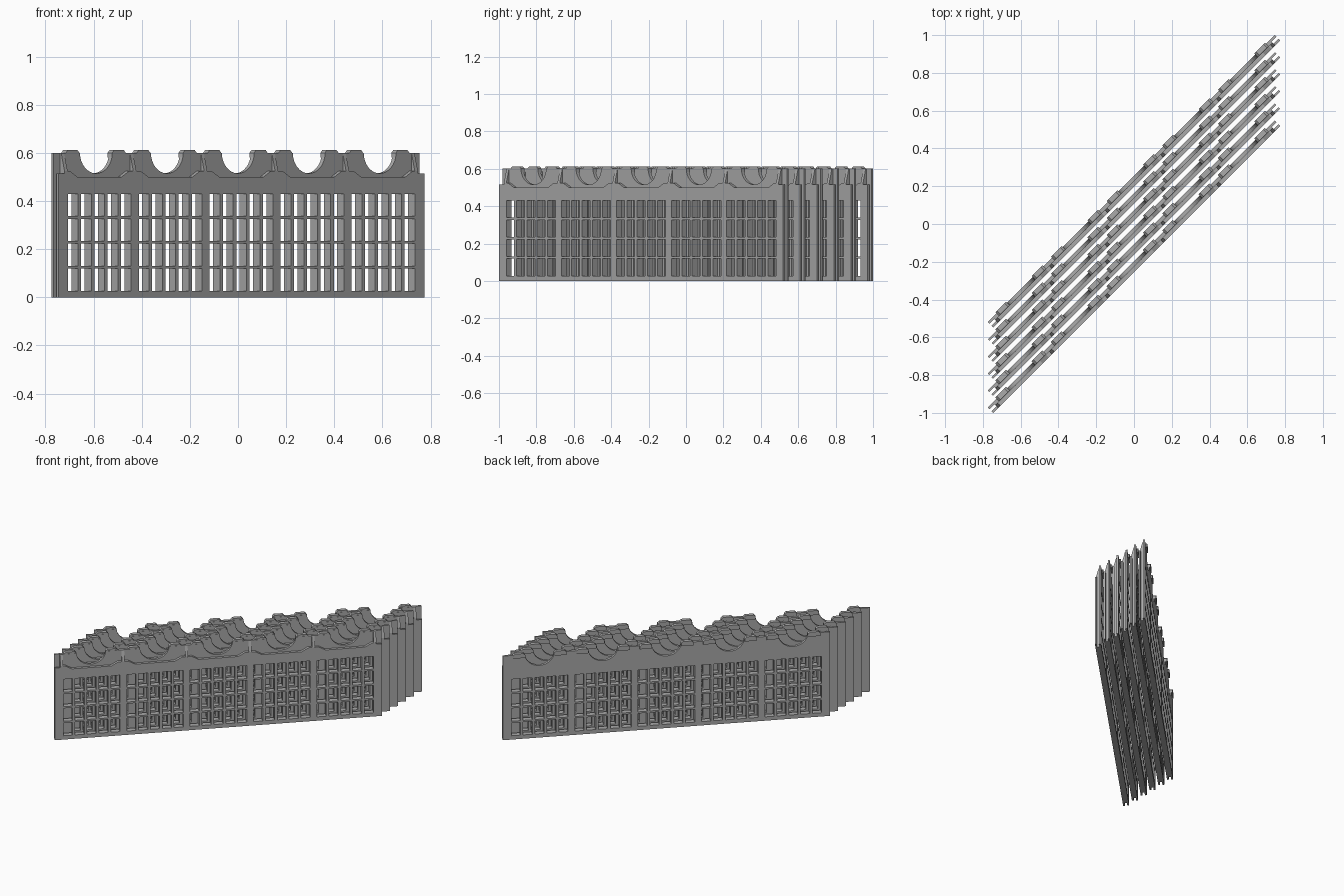
import bpy, bmesh, math

cube = bpy.data.objects.get("Cube")
if cube:
    bpy.data.objects.remove(cube, do_unlink=True)

HALF_T = 0.02        # half thickness of a panel
HALF_L = 1.0746      # half length including end prongs
CORE = 1.038         # half length without prongs
PITCH = 0.4167       # length of one section
SECTIONS = 5
CENTRES = [(i - 2) * PITCH for i in range(SECTIONS)]
WIN, BAR = 0.06, 0.018
HEAD, TOP = 0.43, 0.6

grey = bpy.data.materials.new("plain_grey")
grey.use_nodes = True
colour = (0.4, 0.4, 0.4, 1)
grey.diffuse_color = colour
grey.node_tree.nodes["Principled BSDF"].inputs["Base Color"].default_value = colour


def prism(bm, outline, axis, a, b):
    """Extrude an outline from a to b along y (x-z outline) or x (y-z outline)."""
    def put(p, d):
        return (p[0], d, p[1]) if axis == "y" else (d, p[0], p[1])
    lo = [bm.verts.new(put(p, a)) for p in outline]
    hi = [bm.verts.new(put(p, b)) for p in outline]
    bm.faces.new(lo)
    bm.faces.new(hi[::-1])
    n = len(lo)
    for i in range(n):
        j = (i + 1) % n
        bm.faces.new((lo[j], lo[i], hi[i], hi[j]))


def rect(x0, x1, z0, z1):
    return [(x0, z0), (x1, z0), (x1, z1), (x0, z1)]


def finish(bm, name):
    bmesh.ops.recalc_face_normals(bm, faces=bm.faces[:])
    mesh = bpy.data.meshes.new(name)
    bm.to_mesh(mesh)
    bm.free()
    mesh.materials.append(grey)
    return mesh


# Lattice: a cell grid with window cells left out, given thickness
def lattice():
    bm = bmesh.new()
    half = (5 * WIN + 4 * BAR) / 2
    xs = [-CORE]
    for c in CENTRES:
        for k in range(5):
            left = c - half + k * (WIN + BAR)
            xs += [left, left + WIN]
    xs.append(CORE)
    zs = [0, 0.027]
    step = (HEAD - 0.027 + 0.012) / 4
    for r in range(4):
        zs.append(0.027 + (r + 1) * step - 0.012)
        if r < 3:
            zs.append(0.027 + (r + 1) * step)
    zs.append(HEAD + 0.02)
    grid = [[bm.verts.new((x, -HALF_T, z)) for z in zs] for x in xs]
    for i in range(len(xs) - 1):
        for j in range(len(zs) - 1):
            if i % 2 and j % 2:
                continue
            bm.faces.new((grid[i][j], grid[i + 1][j],
                          grid[i + 1][j + 1], grid[i][j + 1]))
    front = bm.faces[:]
    res = bmesh.ops.extrude_face_region(bm, geom=front, use_keep_orig=True)
    moved = [v for v in res["geom"] if isinstance(v, bmesh.types.BMVert)]
    bmesh.ops.translate(bm, verts=moved, vec=(0, 2 * HALF_T, 0))
    return finish(bm, "lattice")


# Front header with a shallow dip in the ledge of each section
def header():
    bm = bmesh.new()
    z0 = HEAD + 0.02
    line = [(CORE, z0), (-CORE, z0), (-CORE, 0.525)]
    for c in CENTRES:
        line += [(c - 0.175, 0.525), (c - 0.13, 0.5),
                 (c + 0.13, 0.5), (c + 0.175, 0.525)]
    line.append((CORE, 0.525))
    prism(bm, line, "y", -HALF_T, 0)
    return finish(bm, "header")


# Back wall with a half-round scallop in each section
def back_wall():
    bm = bmesh.new()
    z0, r = HEAD + 0.02, 0.095
    line = [(CORE, z0), (-CORE, z0), (-CORE, TOP)]
    for c in CENTRES:
        for k in range(17):
            a = math.pi * (1 + k / 16)
            line.append((c + r * math.cos(a), TOP + 0.9 * r * math.sin(a)))
    line.append((CORE, TOP))
    prism(bm, line, "y", 0, HALF_T)
    return finish(bm, "scalloped_wall")


# Tapered tabs on both sides of every scallop
def tabs():
    bm = bmesh.new()
    for c in CENTRES:
        for s in (-1, 1):
            m = c + s * 0.136
            prism(bm, [(m - 0.04, TOP - 0.02), (m + 0.04, TOP - 0.02),
                       (m + 0.04, TOP), (m + 0.028, 0.612),
                       (m - 0.028, 0.612), (m - 0.04, TOP)],
                  "y", 0.002, HALF_T + 0.009)
    return finish(bm, "tabs")


# Triangular gussets at the section borders and the ends
def gussets():
    bm = bmesh.new()
    w = 0.009
    spots = [(i - 2.5) * PITCH for i in range(1, SECTIONS)] + [CORE - w, w - CORE]
    for x in spots:
        prism(bm, [(-HALF_T, 0.52), (0, 0.52), (0, TOP - 0.004)], "x", x - w, x + w)
    return finish(bm, "gussets")


# Twin prongs leaving a vertical groove at each end
def prongs():
    bm = bmesh.new()
    for s in (-1, 1):
        x0, x1 = sorted((s * CORE, s * HALF_L))
        prism(bm, rect(x0, x1, 0, 0.515), "y", -HALF_T, -0.008)
        prism(bm, rect(x0, x1, 0, TOP), "y", 0.008, HALF_T)
    return finish(bm, "end_prongs")


parts = [lattice(), header(), back_wall(), tabs(), gussets(), prongs()]

# Six parallel panels, set diagonally
for i in range(6):
    for mesh in parts:
        ob = bpy.data.objects.new(f"panel_{i + 1}_{mesh.name}", mesh)
        ob.location = (0, (i - 2.5) * 0.0904, 0)
        ob.rotation_euler = (0, 0, math.radians(45))
        bpy.context.collection.objects.link(ob)
